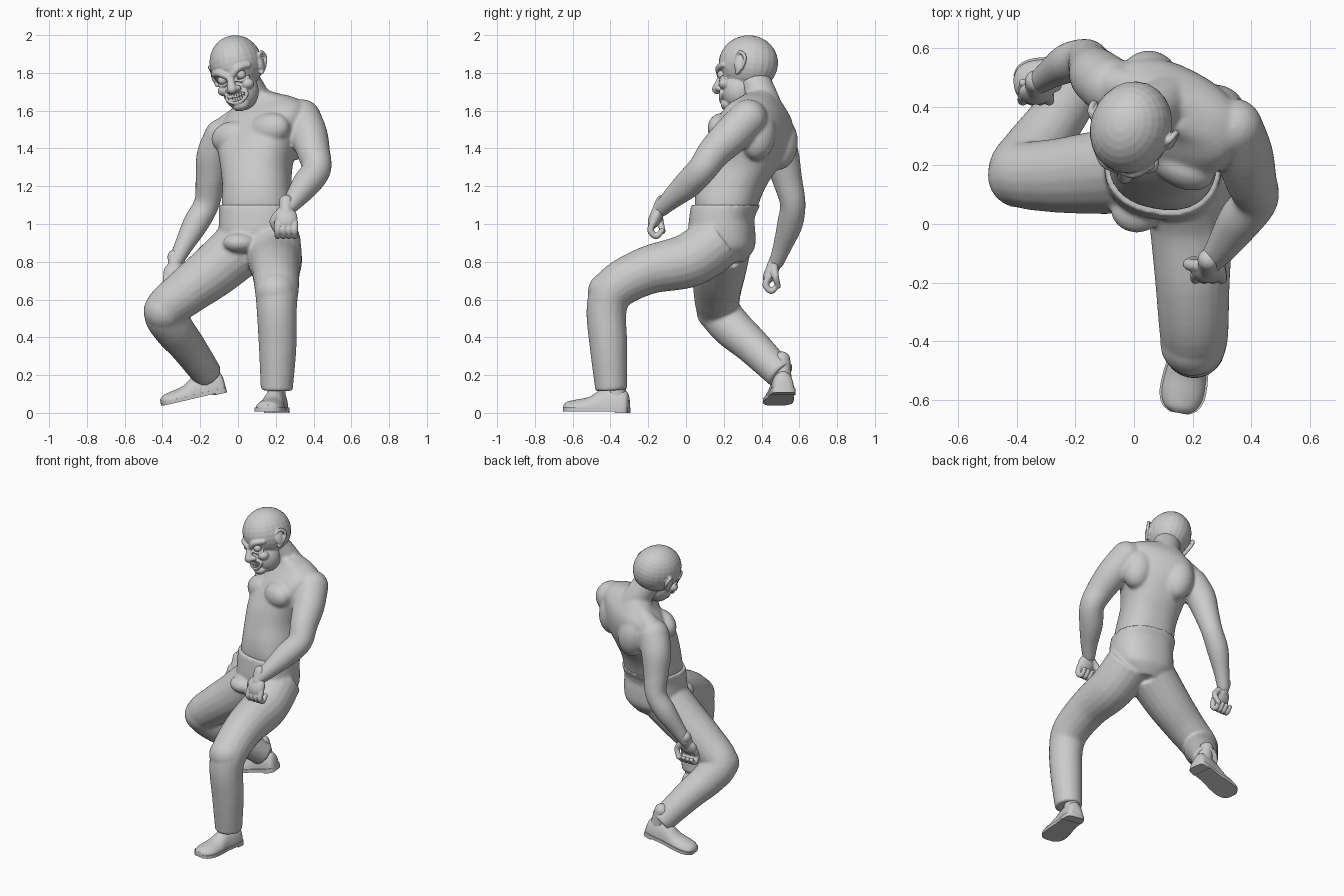
import bpy, bmesh
from math import sin, cos, pi, radians, copysign
from mathutils import Matrix, Vector, Quaternion

if "Cube" in bpy.data.objects:
    bpy.data.objects.remove(bpy.data.objects["Cube"])

clay = bpy.data.materials.new("clay_grey")
clay.use_nodes = True
clay.diffuse_color = (0.6, 0.6, 0.6, 1)
clay.node_tree.nodes["Principled BSDF"].inputs["Base Color"].default_value = clay.diffuse_color
WORLD = Matrix()


def frame(place, yaw=0, pitch=0, roll=0):
    turn = Matrix.Rotation(radians(yaw), 4, 'Z') @ Matrix.Rotation(radians(pitch), 4, 'X')
    return Matrix.Translation(place) @ turn @ Matrix.Rotation(radians(roll), 4, 'Y')


def spline(keys, steps=6):
    """Smooth curve through tuples of any length."""
    out = []
    for i in range(len(keys) - 1):
        a, b, c, d = (keys[max(0, min(len(keys) - 1, i + k))] for k in (-1, 0, 1, 2))
        for s in range(steps):
            t = s / steps
            out.append([q + t * (r - p + t * (2 * p - 5 * q + 4 * r - w + t * (3 * (q - r) + w - p))) / 2
                        for p, q, r, w in zip(a, b, c, d)])
    return out + [list(keys[-1])]


def skin(bm, loops, m=WORLD):
    """Bridge point loops into a closed, capped surface."""
    rows = [[bm.verts.new(m @ Vector(p)) for p in loop] for loop in loops]
    n = len(rows[0])
    for low, high in zip(rows, rows[1:]):
        for j in range(n):
            k = (j + 1) % n
            bm.faces.new((low[j], low[k], high[k], high[j]))
    bm.faces.new(rows[0][::-1])
    bm.faces.new(rows[-1])


def ball(bm, place, radii, m=WORLD):
    size = Matrix.Diagonal((*radii, 1))
    bmesh.ops.create_uvsphere(bm, u_segments=24, v_segments=16, radius=1,
                              matrix=m @ Matrix.Translation(place) @ size)


def tube(bm, keys, m=WORLD, rounded=True, sides=20):
    """Limb through (x, y, z, radius) keys."""
    pts = spline(keys)
    centres = [Vector(p[:3]) for p in pts]
    loops, last, spin = [], Vector((0, 0, 1)), Quaternion()
    for i, c in enumerate(centres):
        way = (centres[min(i + 1, len(pts) - 1)] - centres[max(i - 1, 0)]).normalized()
        spin = last.rotation_difference(way) @ spin
        last = way
        loops.append([c + spin @ Vector((cos(2 * pi * j / sides), sin(2 * pi * j / sides), 0)) * pts[i][3]
                      for j in range(sides)])
    skin(bm, loops, m)
    if rounded:
        for end in (keys[0], keys[-1]):
            ball(bm, end[:3], [end[3]] * 3, m)


def trunk(bm, keys, sides=40):
    """Stack of turned, tilted ovals: x, y, z, half width, half depth, yaw, slope."""
    loops = []
    for x, y, z, w, d, yaw, slope in spline(keys):
        turn = Matrix.Rotation(radians(yaw), 3, 'Z')
        loop = []
        for j in range(sides):
            c, s = cos(2 * pi * j / sides), sin(2 * pi * j / sides)
            px = w * copysign(abs(c) ** 0.85, c)
            py = d * copysign(abs(s) ** 0.85, s)
            loop.append(Vector((x, y, z + slope * px)) + turn @ Vector((px, py, 0)))
        loops.append(loop)
    skin(bm, loops)


def finish(bm, name, voxel=0, smooth=4):
    bmesh.ops.recalc_face_normals(bm, faces=bm.faces)
    mesh = bpy.data.meshes.new(name)
    bm.to_mesh(mesh)
    bm.free()
    mesh.materials.append(clay)
    ob = bpy.data.objects.new(name, mesh)
    bpy.context.collection.objects.link(ob)
    if voxel:
        fuse = ob.modifiers.new("fuse", 'REMESH')
        fuse.mode, fuse.voxel_size, fuse.use_smooth_shade = 'VOXEL', voxel, True
        relax = ob.modifiers.new("relax", 'SMOOTH')
        relax.factor, relax.iterations = 0.5, smooth
    else:
        bpy.ops.object.select_all(action='DESELECT')
        ob.select_set(True)
        bpy.context.view_layer.objects.active = ob
        bpy.ops.object.shade_smooth_by_angle(angle=radians(40))
    return ob


# Bare torso, neck and arms fused into one skin
bm = bmesh.new()
trunk(bm, [(.1, .21, .98, .17, .14, -8, 0), (.1, .215, 1.1, .185, .165, -10, 0),
           (.1, .24, 1.2, .18, .18, -14, .03), (.1, .285, 1.3, .185, .195, -18, .08),
           (.11, .325, 1.4, .21, .2, -24, .12), (.125, .36, 1.5, .245, .18, -27, .2),
           (.135, .385, 1.58, .235, .145, -27, .22), (.13, .4, 1.64, .17, .1, -27, .2),
           (.1, .4, 1.69, .09, .07, -27, .1)])
chest = frame((.125, .36, 1.47), yaw=-27, roll=-11)
for s in (-1, 1):
    ball(bm, (s * .115, -.125, .01), (.115, .075, .085), chest)
    ball(bm, (s * .13, .09, -.02), (.1, .095, .14), chest)
    tube(bm, [(s * .02, .04, .2, .05), (s * .12, .04, .13, .06), (s * .2, .02, .08, .07)], chest)
tube(bm, [(.13, .43, 1.56, .1), (.08, .4, 1.67, .088), (.02, .35, 1.78, .085)])
# left arm, reaching forward
tube(bm, [(.34, .33, 1.56, .1), (.375, .24, 1.47, .1), (.4, .15, 1.38, .088), (.415, .085, 1.29, .078),
          (.36, .01, 1.21, .075), (.3, -.08, 1.13, .055), (.26, -.13, 1.08, .042)])
# right arm, hanging back
tube(bm, [(-.08, .47, 1.46, .1), (-.125, .505, 1.36, .095), (-.145, .535, 1.24, .08), (-.165, .565, 1.11, .068),
          (-.225, .55, 1.0, .068), (-.29, .51, .88, .05), (-.33, .48, .8, .04)])
finish(bm, "torso_and_arms", .01, 5)

# Trousers: hips and both legs
bm = bmesh.new()
trunk(bm, [(.1, .2, .8, .1, .11, -8, 0), (.1, .2, .87, .18, .16, -8, 0), (.1, .19, .95, .2, .175, -8, 0),
           (.1, .19, 1.03, .2, .17, -10, 0), (.1, .21, 1.1, .2, .18, -10, 0)])
ball(bm, (.01, .05, .9), (.09, .08, .055))
tube(bm, [(.18, .18, .92, .15), (.195, .02, .81, .145), (.2, -.2, .755, .128), (.205, -.37, .665, .118),
          (.205, -.42, .55, .107), (.21, -.41, .35, .1), (.205, -.395, .12, .085)], rounded=False)
tube(bm, [(.02, .19, .88, .155), (-.13, .175, .75, .142), (-.28, .165, .635, .125), (-.385, .175, .54, .113),
          (-.345, .245, .45, .108), (-.27, .35, .355, .096), (-.16, .505, .2, .08)], rounded=False)
ball(bm, (.2, -.41, .64), (.11, .11, .11))
ball(bm, (-.39, .165, .54), (.11, .11, .11))
finish(bm, "trousers", .01, 4)

# Hands: loosely closed fists with the wrist at the local origin
for name, thumb, m in (("left_hand", -1, frame((.255, -.135, 1.09), pitch=-25)),
                       ("right_hand", 1, frame((-.335, .475, .8), pitch=-25))):
    bm = bmesh.new()
    tube(bm, [(0, 0, .03, .038), (0, 0, -.03, .036)], m)
    ball(bm, (0, 0, -.065), (.06, .034, .062), m)
    for i in range(4):
        x = -.045 + .03 * i
        tube(bm, [(x, 0, -.09, .018), (x, .005, -.135, .018), (x, .045, -.15, .016), (x, .06, -.11, .014)],
             m, sides=12)
    tube(bm, [(thumb * .035, .005, -.03, .022), (thumb * .07, .03, -.07, .019), (thumb * .05, .065, -.11, .015)],
         m, sides=12)
    finish(bm, name, .005, 2)

# Head: skull, jaw, features and ears in a tilted head frame
head = frame((-.01, .33, 1.85), yaw=-20, roll=-15)
bm = bmesh.new()
ball(bm, (0, 0, 0), (.138, .16, .15), head)
ball(bm, (0, -.035, -.15), (.095, .095, .105), head)
ball(bm, (0, -.09, -.23), (.045, .04, .03), head)
tube(bm, [(0, -.14, -.07, .018), (0, -.155, -.11, .022), (0, -.163, -.14, .027)], head)
for s in (-1, 1):
    tube(bm, [(s * .015, -.148, -.07, .016), (s * .055, -.142, -.04, .019), (s * .1, -.1, -.035, .016)], head)
    tube(bm, [(s * .025, -.135, -.1, .008), (s * .055, -.128, -.108, .009), (s * .085, -.105, -.095, .008)], head)
    ball(bm, (s * .067, -.095, -.13), (.036, .035, .03), head)
    ball(bm, (s * .025, -.145, -.142), (.019, .02, .017), head)
    ball(bm, (s * .135, 0, -.035), (.016, .03, .045), head)
    tube(bm, [(s * .135, -.02, .0, .008), (s * .15, .005, .022, .01), (s * .155, .035, -.005, .01),
              (s * .145, .025, -.05, .009), (s * .13, -.01, -.085, .011)], head)
# lips around the open grin
lips = []
for j in range(17):
    x, z = .06 * cos(pi * j / 8), .028 * sin(pi * j / 8)
    lips.append((x, -.128 + 3 * x * x, -.187 + z + 3 * x * x, .009))
tube(bm, lips, head, sides=10)
finish(bm, "head", .005, 2)

bm = bmesh.new()
for s in (-1, 1):
    ball(bm, (s * .055, -.122, -.077), (.025, .025, .025), head)
finish(bm, "eyes")

bm = bmesh.new()
for i in range(-3, 4):
    for z in (-.177, -.197):
        x = .0135 * i
        size = Matrix.Diagonal((.012, .016, .018, 1))
        place = Matrix.Translation((x, -.127 + 3 * x * x, z + 3 * x * x))
        bmesh.ops.create_cube(bm, size=1, matrix=head @ place @ size)
finish(bm, "teeth")

# Shoes: rounded upper, flat sole and heel block; toe along local -y
STATIONS = [(.085, .03, .06), (.07, .052, .09), (.02, .06, .115), (-.06, .06, .1), (-.13, .07, .06),
            (-.2, .072, .045), (-.245, .055, .035), (-.265, .025, .018)]
for side, m in (("left", frame((.2, -.385, 0), yaw=-10)),
                ("right", frame((-.145, .51, .09), yaw=-83, pitch=13))):
    bm = bmesh.new()
    upper = []
    for y, w, h in spline(STATIONS):
        upper.append([(w * cos(a), y, .025 + h * max(sin(a), 0)) for a in (2 * pi * j / 32 for j in range(32))])
    skin(bm, upper, m)
    tube(bm, [(0, .02, .06, .05), (0, .02, .12, .048), (0, .02, .19, .045)], m)
    finish(bm, side + "_shoe")

    bm = bmesh.new()
    for keys, low, high in ((STATIONS, .008, .028), (STATIONS[:3], 0, .026)):
        skin(bm, [[(-w, y, low), (w, y, low), (w, y, high), (-w, y, high)]
                  for y, w in ((k[0], k[1] + .007) for k in spline(keys))], m)
    finish(bm, side + "_sole")
